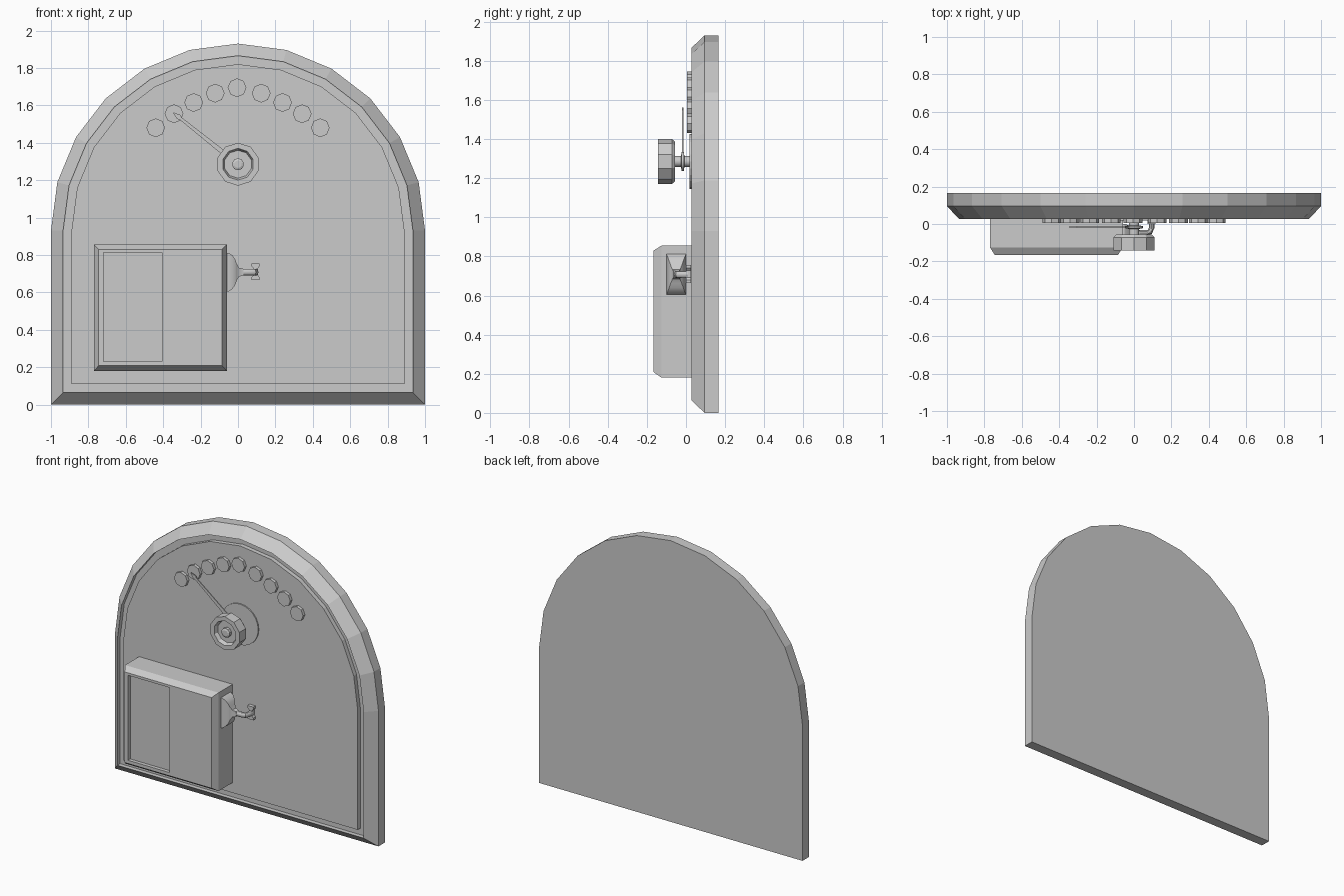
import bpy, bmesh, math
from math import sin, cos, pi

if "Cube" in bpy.data.objects:
    bpy.data.objects.remove(bpy.data.objects["Cube"])


def loft(name, rings, smooth=False):
    """Skin a list of equal-length point rings and cap both ends."""
    bm = bmesh.new()
    loops = [[bm.verts.new(p) for p in r] for r in rings]
    n = len(rings[0])
    for a, b in zip(loops, loops[1:]):
        for i in range(n):
            j = (i + 1) % n
            bm.faces.new((a[i], a[j], b[j], b[i]))
    bm.faces.new(loops[0])
    bm.faces.new(loops[-1])
    bmesh.ops.recalc_face_normals(bm, faces=bm.faces)
    me = bpy.data.meshes.new(name)
    bm.to_mesh(me)
    bm.free()
    ob = bpy.data.objects.new(name, me)
    bpy.context.collection.objects.link(ob)
    if smooth:
        bpy.ops.object.select_all(action='DESELECT')
        ob.select_set(True)
        bpy.context.view_layer.objects.active = ob
        bpy.ops.object.shade_smooth_by_angle(angle=math.radians(30))
    return ob


def arch(d, y):
    """Round-topped outline, inset by d."""
    pts = [(-1 + d, y, d), (1 - d, y, d)]
    r = 1 - d
    return pts + [(r * cos(i * pi / 12), y, 0.93 + r * sin(i * pi / 12)) for i in range(13)]


def rect(x0, x1, z0, z1, y):
    return [(x0, y, z0), (x1, y, z0), (x1, y, z1), (x0, y, z1)]


def rect_x(x, hy, hz, y=-0.05, z=0.708):
    return [(x, y - hy, z - hz), (x, y + hy, z - hz), (x, y + hy, z + hz), (x, y - hy, z + hz)]


def turned(name, x, z, profile, n, smooth=False):
    """Disc shape turned about the y axis; profile is (radius, y)."""
    return loft(name, [[(x + r * sin(2 * pi * i / n), y, z + r * cos(2 * pi * i / n))
                        for i in range(n)] for r, y in profile], smooth)


# arched backboard with bevelled rim and a groove round the panel
loft("backboard", [arch(0, 0.165), arch(0, 0.095), arch(0.065, 0.027),
                   arch(0.065, 0.057), arch(0.11, 0.057), arch(0.11, 0.027)])

# box with chamfered front and a recessed panel
loft("box", [rect(-0.77, -0.06, 0.18, 0.855, 0.035),
             rect(-0.77, -0.06, 0.18, 0.855, -0.125),
             rect(-0.745, -0.085, 0.208, 0.83, -0.165),
             rect(-0.72, -0.405, 0.23, 0.813, -0.165),
             rect(-0.72, -0.405, 0.23, 0.813, -0.14)])

# row of contact studs
for i, (x, z) in enumerate([(-0.44, 1.48), (-0.342, 1.555), (-0.237, 1.615), (-0.122, 1.665),
                            (-0.005, 1.694), (0.124, 1.665), (0.238, 1.615),
                            (0.343, 1.555), (0.44, 1.48)]):
    turned(f"stud_{i + 1}", x, z, [(0.05, 0.035), (0.05, 0.006)], 8)

# dial: base plate, shaft with flange, knob with hollow face and centre cap
DZ = 1.285
turned("dial_plate", 0, DZ, [(0.14, 0.035), (0.14, 0.019)], 24)
turned("dial_shaft", 0, DZ, [(0.028, 0.03), (0.028, -0.008), (0.048, -0.011), (0.048, -0.022),
                             (0.028, -0.026), (0.028, -0.06)], 16, True)
turned("dial_knob", 0, DZ, [(0.1, -0.055), (0.115, -0.072), (0.115, -0.142), (0.085, -0.142),
                            (0.075, -0.115), (0.032, -0.115), (0.032, -0.135),
                            (0.02, -0.14)], 10)

# pointer needle, laid along its own axis
tip = (-0.345, 1.56)
L = math.hypot(tip[0], tip[1] - DZ)
ux, uz = tip[0] / L, (tip[1] - DZ) / L
outline = [(0, 0.014), (0.13, 0.012), (L - 0.05, 0.008), (L - 0.035, 0.014), (L, 0.002)]
outline += [(t, -w) for t, w in reversed(outline)]
loft("pointer", [[(t * ux - w * uz, y, DZ + t * uz + w * ux) for t, w in outline]
                 for y in (-0.013, -0.02)])

# lever mount: rectangular plate flaring into a neck
loft("lever_mount", [rect_x(-0.065, 0.05, 0.103), rect_x(-0.05, 0.05, 0.103),
                     rect_x(-0.03, 0.044, 0.09), rect_x(-0.015, 0.036, 0.068),
                     rect_x(-0.007, 0.028, 0.045), rect_x(0.005, 0.019, 0.024),
                     rect_x(0.03, 0.015, 0.017)], True)

# lever arm: out to the side, then bent back toward the board
N = 12
ring = [(2 * pi * i / N) for i in range(N)]
path = [(0.0, -0.048, 0), (0.065, -0.048, 0), (0.085, -0.042, pi / 4),
        (0.094, -0.022, pi / 2), (0.094, 0.01, pi / 2)]
loft("lever_arm", [[(px - 0.015 * cos(a) * sin(h), py + 0.015 * cos(a) * cos(h),
                     0.708 + 0.018 * sin(a)) for a in ring] for px, py, h in path], True)

# waisted end piece of the lever
half = [(0.022, -0.045), (0.022, -0.03), (0.012, -0.018), (0.012, 0.018), (0.022, 0.03), (0.022, 0.045)]
shape = half + [(-x, z) for x, z in reversed(half)]
loft("lever_end", [[(0.094 + x, y, 0.71 + z) for x, z in shape] for y in (0.0, 0.025)])
